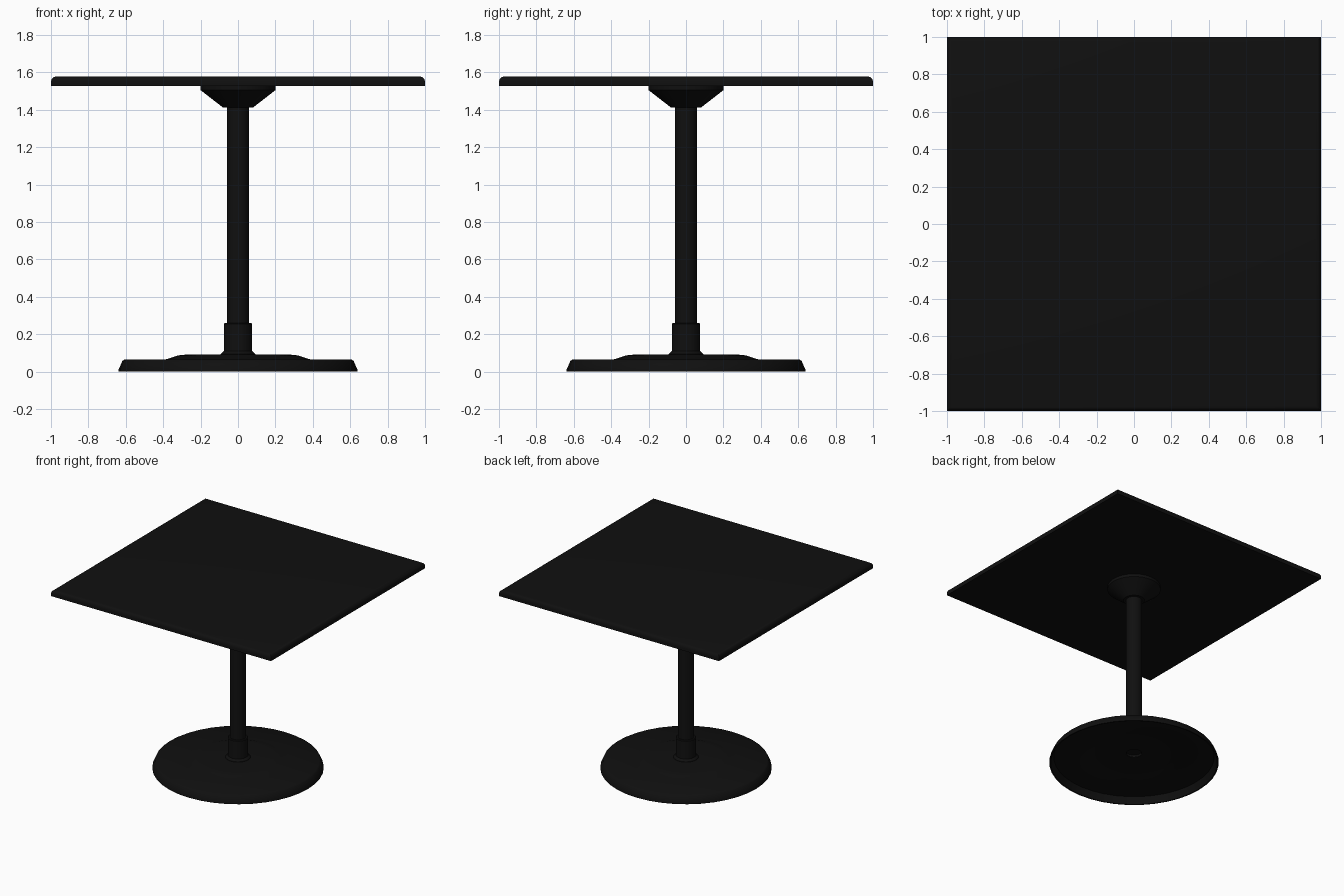
import bpy, bmesh, math

cube = bpy.data.objects.get("Cube")
if cube:
    bpy.data.objects.remove(cube, do_unlink=True)

black = bpy.data.materials.new("matte black")
black.use_nodes = True
colour = (0.005, 0.005, 0.005, 1)
black.diffuse_color = colour
black.node_tree.nodes["Principled BSDF"].inputs["Base Color"].default_value = colour


def finish(bm, name, angle=35):
    bmesh.ops.recalc_face_normals(bm, faces=bm.faces)
    mesh = bpy.data.meshes.new(name)
    bm.to_mesh(mesh)
    bm.free()
    mesh.materials.append(black)
    obj = bpy.data.objects.new(name, mesh)
    bpy.context.collection.objects.link(obj)
    bpy.ops.object.select_all(action='DESELECT')
    obj.select_set(True)
    bpy.context.view_layer.objects.active = obj
    bpy.ops.object.shade_smooth_by_angle(angle=math.radians(angle))
    return obj


def lathe(name, profile, closed=False, sides=32):
    """Spin a (radius, height) profile around z."""
    bm = bmesh.new()
    verts = [bm.verts.new((r, 0, z)) for r, z in profile]
    pairs = list(zip(verts, verts[1:]))
    if closed:
        pairs.append((verts[-1], verts[0]))
    edges = [bm.edges.new(p) for p in pairs]
    bmesh.ops.spin(bm, geom=verts + edges, cent=(0, 0, 0), axis=(0, 0, 1),
                   angle=math.tau, steps=sides, use_duplicate=False)
    bmesh.ops.remove_doubles(bm, verts=bm.verts, dist=0.0005)
    return finish(bm, name)


# Square top with a rounded upper rim
bm = bmesh.new()
bmesh.ops.create_cube(bm, size=1)
bmesh.ops.scale(bm, vec=(2, 2, 0.05), verts=bm.verts)
bmesh.ops.translate(bm, vec=(0, 0, 1.553), verts=bm.verts)
rim = [e for e in bm.edges if all(v.co.z > 1.56 for v in e.verts)]
bmesh.ops.bevel(bm, geom=rim, offset=0.028, segments=4, profile=0.5, affect='EDGES')
finish(bm, "table_top")

# Flared bracket under the top
lathe("top_bracket", [(0, 1.53), (0.2, 1.53), (0.2, 1.505), (0.08, 1.412), (0, 1.412)])

# Column
lathe("column", [(0, 0.1), (0.06, 0.1), (0.06, 1.42), (0, 1.42)])

# Collar tube around the foot of the column
lathe("column_collar", [(0.095, 0.085), (0.093, 0.095), (0.076, 0.11), (0.076, 0.255),
                        (0.071, 0.26), (0.058, 0.26), (0.058, 0.085)], closed=True)

# Hollow dished base plate
lathe("base_plate", [(0.06, 0.092), (0.27, 0.092), (0.32, 0.087), (0.385, 0.066),
                     (0.605, 0.066), (0.618, 0.058), (0.638, 0.012), (0.638, 0),
                     (0.628, 0), (0.605, 0.054), (0.38, 0.056), (0.315, 0.077),
                     (0.27, 0.081), (0.06, 0.081)], closed=True, sides=40)
